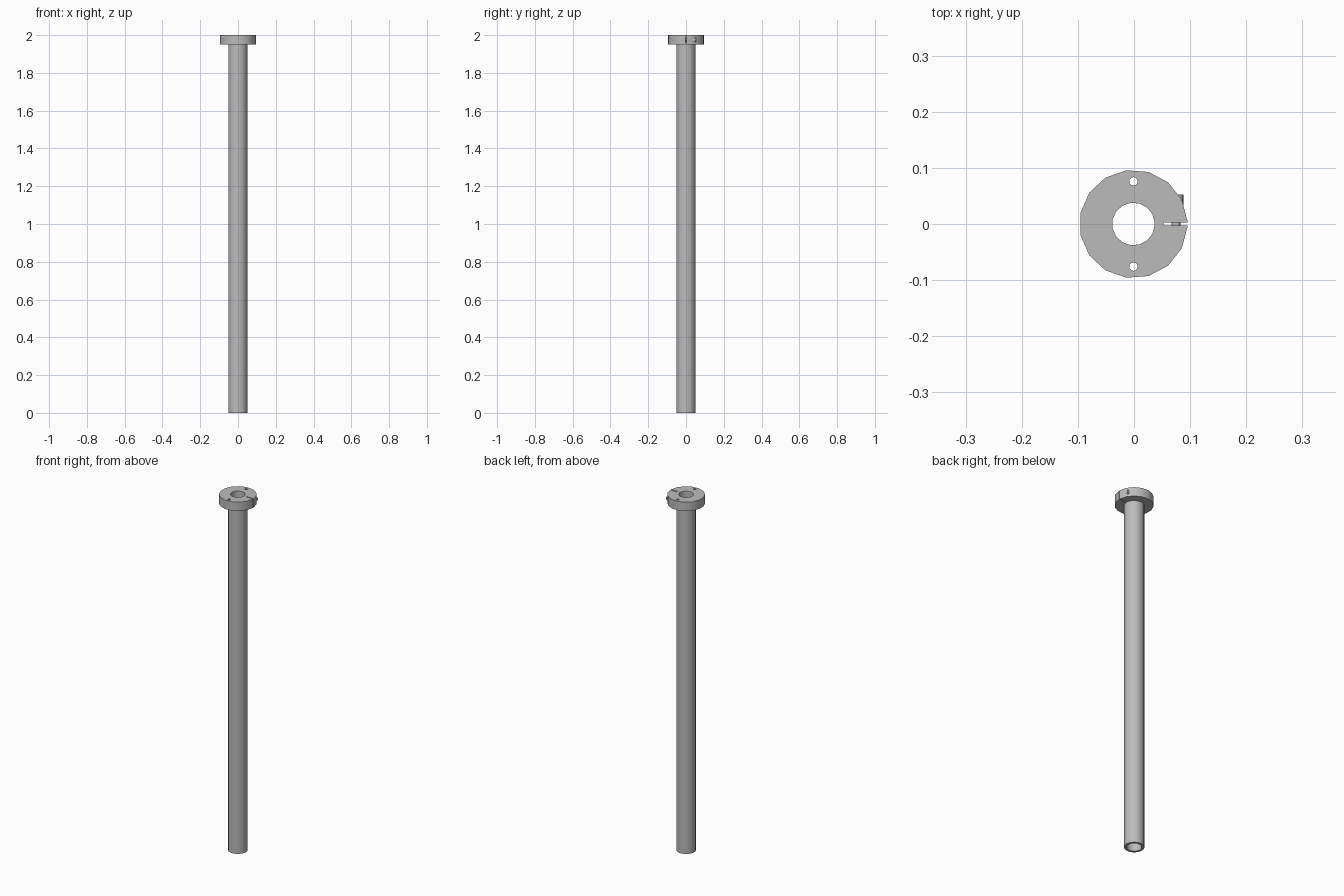
import bpy, bmesh, math
from mathutils import Matrix, Vector

old = bpy.data.objects.get("Cube")
if old:
    bpy.data.objects.remove(old, do_unlink=True)

AXIS_X = -0.001
TOP, COLLAR_BASE = 2.0, 1.95
MID = (TOP + COLLAR_BASE) / 2

steel = bpy.data.materials.new("plain grey metal")
steel.use_nodes = True
steel.diffuse_color = (0.5, 0.5, 0.5, 1)
steel.node_tree.nodes["Principled BSDF"].inputs["Base Color"].default_value = (0.5, 0.5, 0.5, 1)


def add_object(name, bm):
    bmesh.ops.recalc_face_normals(bm, faces=bm.faces)
    mesh = bpy.data.meshes.new(name)
    bm.to_mesh(mesh)
    bm.free()
    mesh.materials.append(steel)
    obj = bpy.data.objects.new(name, mesh)
    bpy.context.collection.objects.link(obj)
    return obj


def cylinder(bm, radius, depth, centre, rotation=Matrix(), sides=12):
    bmesh.ops.create_cone(bm, cap_ends=True, segments=sides, radius1=radius, radius2=radius,
                          depth=depth, matrix=Matrix.Translation(centre) @ rotation)


def smooth(obj):
    bpy.ops.object.select_all(action="DESELECT")
    obj.select_set(True)
    bpy.context.view_layer.objects.active = obj
    bpy.ops.object.shade_smooth_by_angle(angle=math.radians(30))


# Hollow tube with a collar, turned from one profile; facets start at the slot edges
profile = [(0.038, 0), (0.051, 0), (0.051, COLLAR_BASE),
           (0.0965, COLLAR_BASE), (0.0965, TOP), (0.038, TOP)]
angles = [math.radians(3 + 354 * i / 15) for i in range(16)]
bm = bmesh.new()
rings = [[bm.verts.new((AXIS_X + r * math.cos(a), r * math.sin(a), z)) for r, z in profile]
         for a in angles]
for i, ring in enumerate(rings):
    following = rings[(i + 1) % len(rings)]
    for j in range(len(profile)):
        k = (j + 1) % len(profile)
        bm.faces.new((ring[j], ring[k], following[k], following[j]))
body = add_object("flanged_tube", bm)

# Cutter for the two pin holes and the clamping slot
bm = bmesh.new()
for side in (-1, 1):
    cylinder(bm, 0.0075, 0.1, (AXIS_X, side * 0.076, MID))
bmesh.ops.create_cube(bm, size=1, matrix=Matrix.Translation((0.083, 0, MID))
                      @ Matrix.Diagonal(Vector((0.06, 0.006, 0.1, 1))))
cutter = add_object("collar_cutter", bm)
cutter.hide_render = True
cutter.hide_viewport = True

cut = body.modifiers.new("collar cuts", "BOOLEAN")
cut.operation = "DIFFERENCE"
cut.solver = "EXACT"
cut.object = cutter
bpy.context.view_layer.update()
bpy.context.view_layer.objects.active = body
bpy.ops.object.modifier_apply(modifier=cut.name)
bpy.data.objects.remove(cutter, do_unlink=True)
smooth(body)

# Clamp screw crossing the slot, its head showing at the back of the collar
bm = bmesh.new()
across = Matrix.Rotation(math.pi / 2, 4, "X")
cylinder(bm, 0.008, 0.06, (0.075, 0.005, MID), across)
cylinder(bm, 0.012, 0.023, (0.076, 0.0415, MID), across)
smooth(add_object("clamp_screw", bm))
